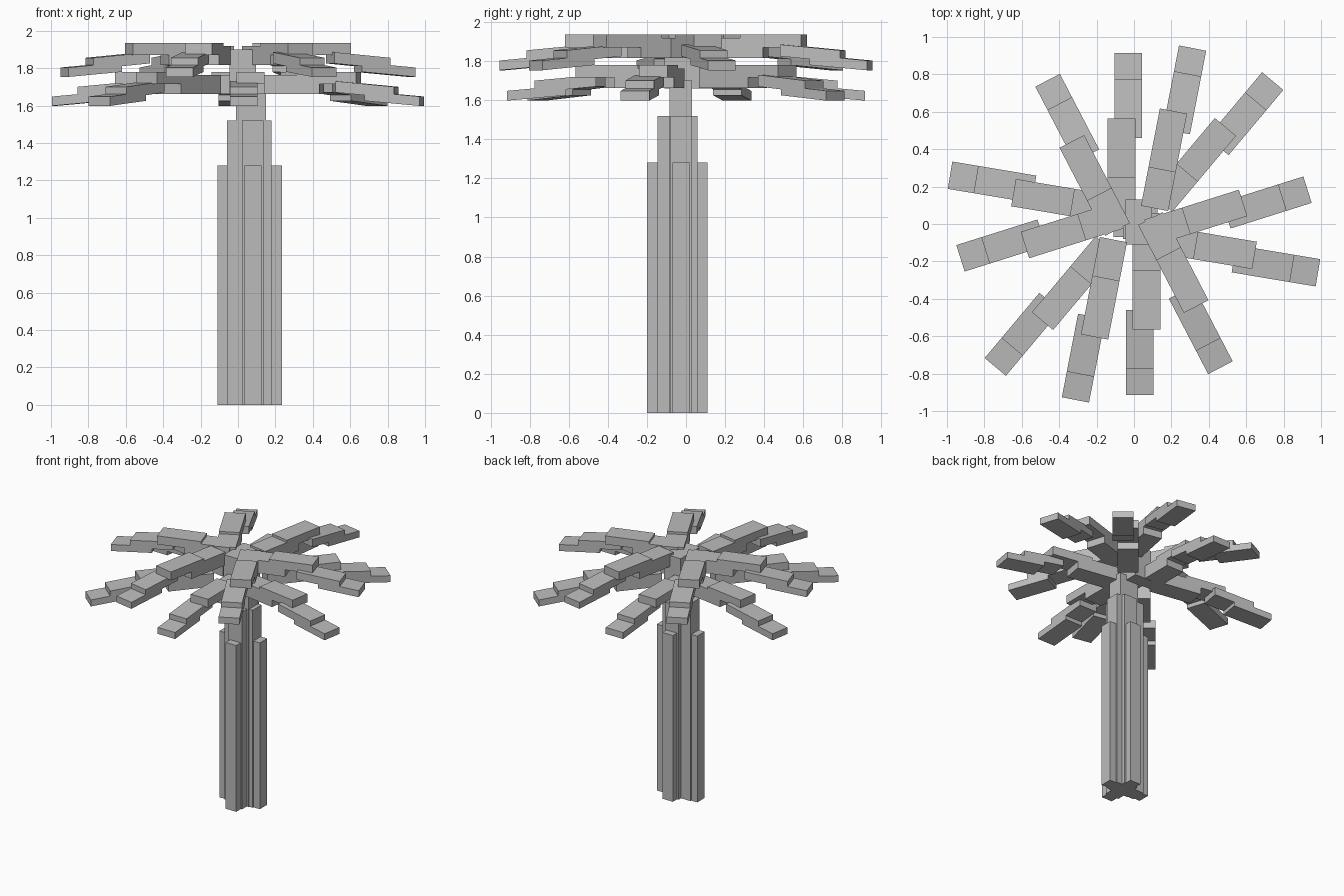
import bpy
from math import radians, cos, sin, pi
from mathutils import Matrix, Vector

cube = bpy.data.objects.get("Cube")
if cube:
    bpy.data.objects.remove(cube, do_unlink=True)

grey = bpy.data.materials.new("plain_grey")
grey.use_nodes = True
colour = (0.5, 0.5, 0.5, 1)
grey.diffuse_color = colour
grey.node_tree.nodes["Principled BSDF"].inputs["Base Color"].default_value = colour


def box(name, low, high, drop=0.0, frame=Matrix()):
    """Box between two corners; its far x end sinks by drop."""
    low, high = Vector(low), Vector(high)
    verts = []
    for x in (0, 1):
        for y in (0, 1):
            for z in (0, 1):
                p = Vector((high[i] if k else low[i] for i, k in enumerate((x, y, z))))
                p.z -= drop * x
                verts.append(frame @ p)
    faces = [(0, 1, 3, 2), (4, 6, 7, 5), (0, 4, 5, 1),
             (2, 3, 7, 6), (0, 2, 6, 4), (1, 5, 7, 3)]
    mesh = bpy.data.meshes.new(name)
    mesh.from_pydata(verts, [], faces)
    mesh.materials.append(grey)
    obj = bpy.data.objects.new(name, mesh)
    bpy.context.collection.objects.link(obj)
    return obj


# Trunk: two stepped crosses around a taller core
box("trunk_outer_x", (-0.11, -0.07, 0), (0.235, 0.02, 1.28))
box("trunk_outer_y", (0.035, -0.2, 0), (0.125, 0.11, 1.28))
box("trunk_inner_x", (-0.06, -0.08, 0), (0.18, 0.03, 1.52))
box("trunk_inner_y", (0.022, -0.145, 0), (0.135, 0.06, 1.52))
box("trunk_core", (-0.01, -0.085, 0), (0.15, 0.03, 1.7))
box("crown_core", (-0.045, -0.11, 1.66), (0.095, 0.13, 1.9))

HALF = 0.074


def leaf(name, angle, reach, side, z):
    """Four overlapping slabs stepping outwards; z is the top of the arch."""
    frame = Matrix.Rotation(angle, 4, "Z")
    # start, end, sideways centre, top, thickness, drop
    slabs = {
        "base": (-0.53, -0.2, side, -0.018, 0.1, 0),
        "arch": (-0.32, 0, side, 0, 0.065, 0),
        "middle": (-0.105, 0.21, side - 0.036, -0.05, 0.06, 0.03),
        "tip": (0.05, 0.35, side - 0.036, -0.105, 0.05, 0.027),
    }
    for part, (start, end, centre, top, thick, drop) in slabs.items():
        box(f"{name}_{part}",
            (reach + start, centre - HALF, z + top - thick),
            (reach + end, centre + HALF, z + top), drop, frame)


# Leaves: angle, reach of the arch slab, sideways shift; each has an opposite twin
tiers = {
    "upper": (1.935, [(79, 0.633, -0.092), (17.5, 0.59, -0.068), (-62.5, 0.545, 0.091)]),
    "lower": (1.78, [(90, 0.565, 0.067), (50, 0.712, -0.041), (-9.5, 0.663, -0.059)]),
}
for tier, (top, leaves) in tiers.items():
    for number, (angle, reach, side) in enumerate(leaves, 1):
        for turn, end in ((0, "back"), (pi, "front")):
            leaf(f"{tier}_leaf_{number}_{end}", radians(angle) + turn, reach, side, top)
